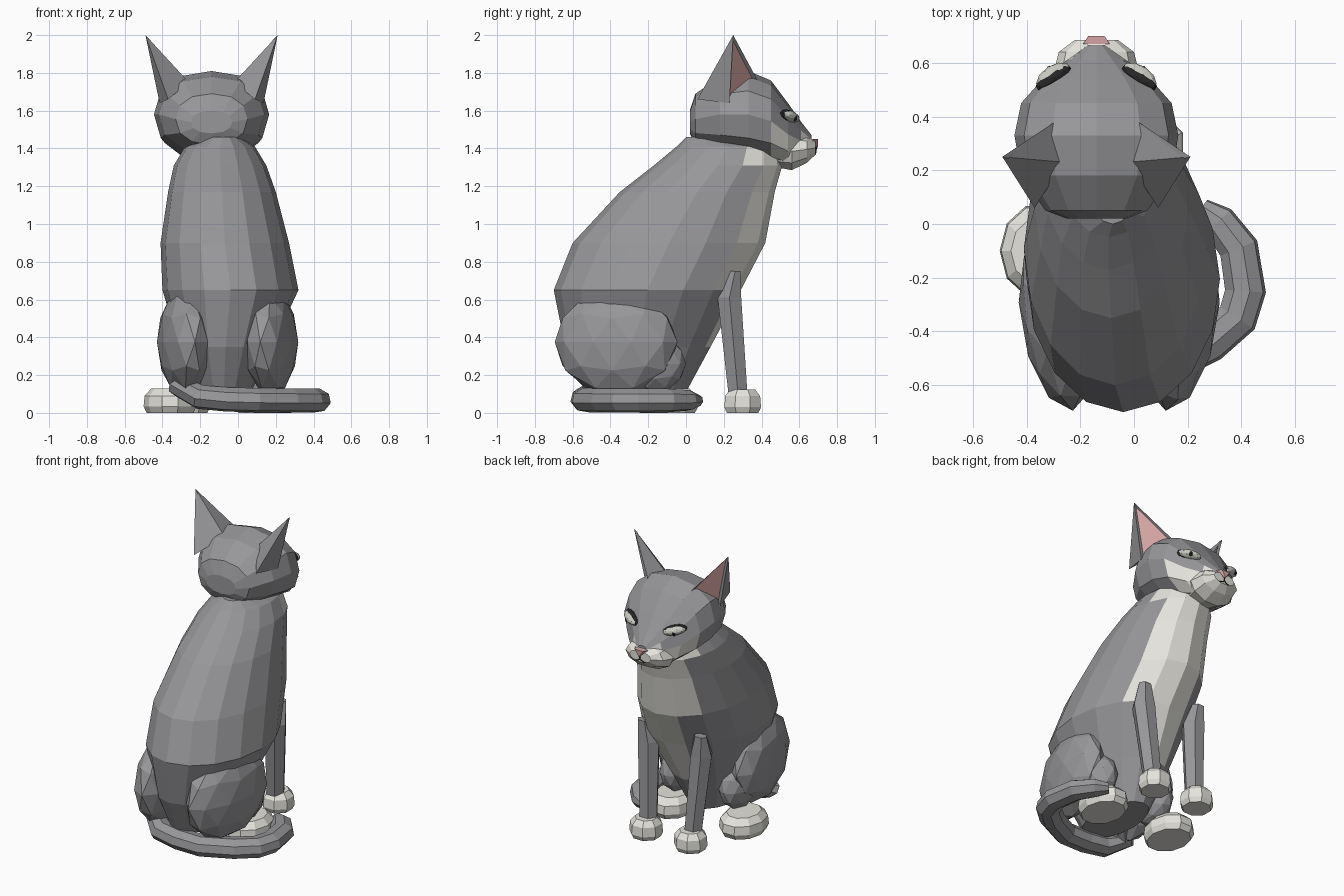
import bpy, bmesh
from math import cos, sin, tau, radians, copysign
from mathutils import Matrix

if "Cube" in bpy.data.objects:
    bpy.data.objects.remove(bpy.data.objects["Cube"])


def material(name, rgb):
    m = bpy.data.materials.new(name)
    m.use_nodes = True
    m.diffuse_color = (*rgb, 1)
    bsdf = m.node_tree.nodes["Principled BSDF"]
    bsdf.inputs["Base Color"].default_value = (*rgb, 1)
    bsdf.inputs["Roughness"].default_value = 0.9
    return m


GREY = material("grey fur", (0.31, 0.31, 0.325))
WHITE = material("white fur", (0.78, 0.77, 0.72))
PINK = material("pink skin", (0.66, 0.37, 0.36))
DARK = material("dark line", (0.02, 0.02, 0.02))
EYE = material("pale eye", (0.56, 0.58, 0.52))


def finish(name, bm, mats, rule=None):
    """Turn a bmesh into an object; rule(face) gives the material index."""
    bmesh.ops.recalc_face_normals(bm, faces=bm.faces)
    if rule:
        for f in bm.faces:
            f.material_index = rule(f)
    me = bpy.data.meshes.new(name)
    bm.to_mesh(me)
    bm.free()
    for m in mats:
        me.materials.append(m)
    ob = bpy.data.objects.new(name, me)
    bpy.context.collection.objects.link(ob)
    return ob


def loft(name, rings, mats, rule=None, sides=12, axis="z", turn=0.0, power=1.0):
    """Skin rings: (level, centre a, centre b, radius a, radius b); power < 1 is boxier."""
    bm = bmesh.new()
    loops = []
    for level, ca, cb, ra, rb in rings:
        loop = []
        for i in range(sides):
            t = tau * (i + turn) / sides
            a = ca + ra * copysign(abs(cos(t)) ** power, cos(t))
            b = cb + rb * copysign(abs(sin(t)) ** power, sin(t))
            loop.append(bm.verts.new((a, b, level) if axis == "z" else (a, level, b)))
        loops.append(loop)
    for lo, hi in zip(loops, loops[1:]):
        for i in range(sides):
            j = (i + 1) % sides
            bm.faces.new((lo[i], lo[j], hi[j], hi[i]))
    bm.faces.new(loops[0])
    bm.faces.new(loops[-1])
    return finish(name, bm, mats, rule)


def ball(name, centre, size, mat, spin=0, tilt=0, detail=2):
    """Faceted ellipsoid."""
    bm = bmesh.new()
    bmesh.ops.create_icosphere(bm, subdivisions=detail, radius=1)
    m = (Matrix.Translation(centre) @ Matrix.Rotation(spin, 4, "Z")
         @ Matrix.Rotation(tilt, 4, "Y") @ Matrix.Diagonal((*size, 1)))
    bm.transform(m)
    return finish(name, bm, [mat])


def tube(name, points, radius, mat, sides=1):
    """Round tube along points (x, y, z, radius factor)."""
    cu = bpy.data.curves.new(name, "CURVE")
    cu.dimensions = "3D"
    cu.bevel_depth = radius
    cu.bevel_resolution = sides
    cu.use_fill_caps = True
    sp = cu.splines.new("POLY")
    sp.points.add(len(points) - 1)
    for p, (x, y, z, r) in zip(sp.points, points):
        p.co, p.radius = (x, y, z, 1), r
    sp.use_smooth = False
    cu.materials.append(mat)
    ob = bpy.data.objects.new(name, cu)
    bpy.context.collection.objects.link(ob)
    return ob


# Body: height, left edge, right edge, back, chest
BODY = [(0.11, -0.22, 0.07, -0.53, 0.00), (0.35, -0.31, 0.18, -0.64, 0.13),
        (0.65, -0.40, 0.32, -0.70, 0.29), (0.90, -0.41, 0.27, -0.60, 0.42),
        (1.17, -0.37, 0.20, -0.35, 0.47), (1.31, -0.34, 0.15, -0.17, 0.51),
        (1.41, -0.28, 0.09, -0.05, 0.49), (1.46, -0.17, 0.01, 0.00, 0.30)]


def chest_rule(f):
    """White bib: full width at the neck, narrowing between the legs."""
    c = f.calc_center_median()
    if c.z < 0.4 or f.normal.y < 0.1:
        return 0
    mid = min(BODY, key=lambda r: abs(r[0] - c.z))
    off = abs(c.x - (mid[1] + mid[2]) / 2)
    return int(off < (0.2 if c.z > 0.7 else 0.1))


loft("body", [(z, (l + r) / 2, (b + f) / 2, (r - l) / 2, (f - b) / 2)
              for z, l, r, b, f in BODY], [GREY, WHITE], chest_rule, sides=16)

# Head: depth, half width, bottom, top
HX = -0.14
HEAD = [(0.02, 0.11, 1.48, 1.60), (0.05, 0.19, 1.42, 1.69), (0.18, 0.28, 1.38, 1.78),
        (0.33, 0.305, 1.35, 1.81), (0.45, 0.28, 1.33, 1.76), (0.54, 0.20, 1.31, 1.64),
        (0.61, 0.11, 1.34, 1.54), (0.665, 0.04, 1.37, 1.47)]


def face_rule(f):
    c = f.calc_center_median()
    bridge = abs(c.x - HX) < 0.05 and c.z > 1.42
    return int(c.y > 0.48 and c.z < 1.48 and not bridge)


loft("head", [(y, HX, (b + t) / 2, w, (t - b) / 2) for y, w, b, t in HEAD],
     [GREY, WHITE], face_rule, axis="y", power=0.88)
MUZZLE = [(0.46, 0.12, 1.30, 1.46), (0.56, 0.16, 1.28, 1.49),
          (0.64, 0.14, 1.32, 1.47), (0.685, 0.08, 1.365, 1.44)]
loft("muzzle", [(y, HX, (b + t) / 2, w, (t - b) / 2) for y, w, b, t in MUZZLE],
     [WHITE], sides=10, axis="y")

# Nose: small wedge, wide on top
bm = bmesh.new()
for y, w in ((0.67, 0.05), (0.70, 0.03)):
    for x, z in ((-w, 1.45), (w, 1.45), (0, 1.405)):
        bm.verts.new((HX + x, y, z))
bmesh.ops.convex_hull(bm, input=bm.verts)
finish("nose", bm, [PINK])

for side, s in (("left", 1), ("right", -1)):
    # Ear: open pyramid with a recessed pink front
    bm = bmesh.new()
    tip, back, inner, front, outer = [
        bm.verts.new((HX + s * x, y, z)) for x, y, z in
        ((0.35, 0.25, 2.0), (0.23, 0.06, 1.66), (0.12, 0.23, 1.75),
         (0.14, 0.39, 1.74), (0.275, 0.23, 1.64))]
    for a, b in ((back, inner), (inner, front), (front, outer), (outer, back)):
        bm.faces.new((tip, a, b))
    bm.faces.new((back, inner, front, outer))
    bmesh.ops.recalc_face_normals(bm, faces=bm.faces)
    pink = next(f for f in bm.faces if {tip, front, outer} == set(f.verts))
    bmesh.ops.inset_region(bm, faces=[pink], thickness=0.026, depth=-0.015)
    pink.material_index = 1
    finish(side + "_ear", bm, [GREY, PINK])

    # Eye: thin dark rim, pale bulging eyeball and pupil
    ex = HX + s * 0.16
    spin, tilt = -s * radians(33), -s * radians(12)
    ball(side + "_eye_rim", (ex, 0.545, 1.572), (0.078, 0.030, 0.032), DARK, spin, tilt)
    ball(side + "_eye", (ex, 0.55, 1.57), (0.074, 0.040, 0.030), EYE, spin, tilt)
    ball(side + "_pupil", (ex + s * 0.014, 0.578, 1.562), (0.013, 0.012, 0.02),
         DARK, spin, tilt, 1)

    # Mouth line
    tube(side + "_mouth", [(HX, 0.69, 1.41, 1), (HX, 0.688, 1.385, 1),
                           (HX + s * 0.03, 0.684, 1.37, 1),
                           (HX + s * 0.07, 0.674, 1.385, 1)], 0.004, DARK)

    # Front leg and paw
    lx = -0.08 + s * 0.165
    loft(side + "_front_leg", [(0.10, lx, 0.275, 0.06, 0.058),
                               (0.61, lx + s * 0.03, 0.23, 0.075, 0.072),
                               (0.75, lx + s * 0.045, 0.26, 0.045, 0.032)],
         [GREY], sides=6)
    loft(side + "_front_paw", [(z, lx, 0.30, r, r) for z, r in
                               ((0, 0.09), (0.03, 0.105), (0.09, 0.1), (0.125, 0.07))],
         [WHITE], sides=8, turn=0.5)

    # Haunch, shin and hind foot
    ball(side + "_haunch", (-0.055 + s * 0.23, -0.37, 0.375), (0.135, 0.33, 0.285),
         GREY, -s * radians(10))
    ball(side + "_hind_shin", (-0.06 + s * 0.22, -0.16, 0.26), (0.10, 0.16, 0.15), GREY)
    fx = -0.1 + s * 0.26
    loft(side + "_hind_foot", [(z, fx, -0.1, 0.14 * r, 0.175 * r) for z, r in
                               ((0, 0.88), (0.035, 1), (0.09, 0.96), (0.13, 0.7))],
         [WHITE], sides=10)

# Tail curled round the left side, flatter than it is wide
tail = tube("tail", [(-0.21, -0.34, 0.22, 0.75), (-0.30, -0.45, 0.16, 0.9),
                     (-0.20, -0.52, 0.10, 1), (-0.06, -0.535, 0.085, 1),
                     (0.10, -0.53, 0.08, 1), (0.28, -0.44, 0.078, 1),
                     (0.385, -0.35, 0.078, 1), (0.415, -0.25, 0.078, 1),
                     (0.39, -0.09, 0.078, 0.97), (0.315, 0.01, 0.078, 0.85),
                     (0.25, 0.06, 0.078, 0.5)], 0.078, GREY, 2)
tail.scale.z = 0.84
